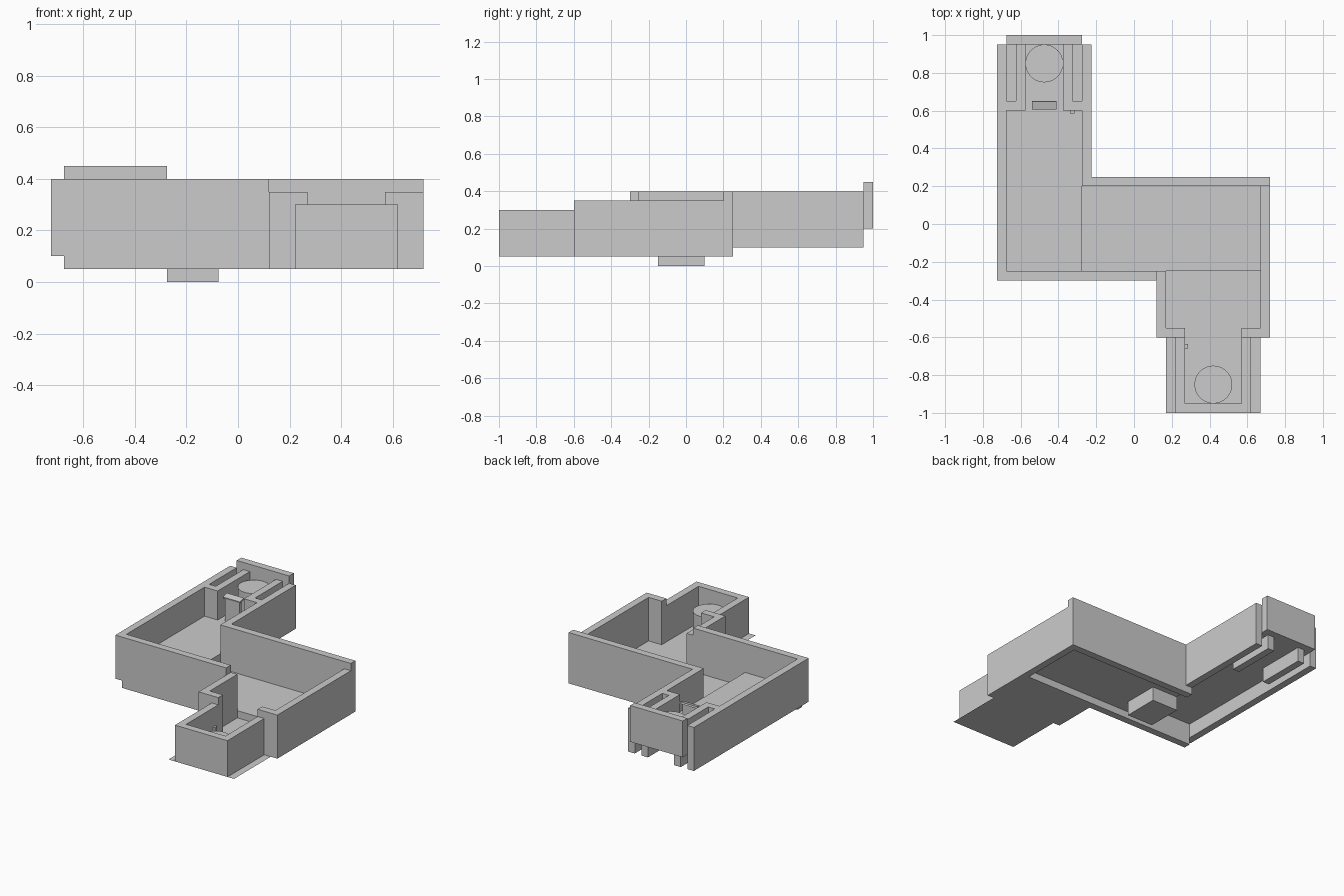
import bpy, bmesh
from math import radians
from mathutils import Matrix

if "Cube" in bpy.data.objects:
    bpy.data.objects.remove(bpy.data.objects["Cube"])


def box(name, x0, x1, y0, y1, z0, z1, tilt=0):
    """Axis aligned box from its limits, optionally tilted about x."""
    bm = bmesh.new()
    bmesh.ops.create_cube(bm, size=1)
    bmesh.ops.scale(bm, vec=(x1 - x0, y1 - y0, z1 - z0), verts=bm.verts)
    me = bpy.data.meshes.new(name)
    bm.to_mesh(me)
    bm.free()
    ob = bpy.data.objects.new(name, me)
    ob.location = ((x0 + x1) / 2, (y0 + y1) / 2, (z0 + z1) / 2)
    ob.rotation_euler.x = radians(tilt)
    bpy.context.collection.objects.link(ob)
    return ob


def sheet(name, corners):
    """Single flat face, used for floors and step risers."""
    me = bpy.data.meshes.new(name)
    me.from_pydata(corners, [], [range(len(corners))])
    ob = bpy.data.objects.new(name, me)
    bpy.context.collection.objects.link(ob)


def floor(name, x0, x1, y0, y1, z):
    sheet(name, [(x0, y0, z), (x1, y0, z), (x1, y1, z), (x0, y1, z)])


def round_table(name, x, y, z0, z1):
    bpy.ops.mesh.primitive_cylinder_add(vertices=48, radius=0.1, depth=z1 - z0,
                                        location=(x, y, (z0 + z1) / 2))
    bpy.context.object.name = name
    bpy.ops.object.shade_smooth_by_angle(angle=radians(35))


# floors, stepping up from the front room to the back room
floor("front_floor", 0.17, 0.67, -1, -0.25, 0.05)
floor("middle_floor", -0.275, 0.67, -0.25, 0.2, 0.1)
floor("back_floor", -0.675, -0.275, -0.25, 0.95, 0.2)
sheet("front_riser", [(0.17, -0.25, 0.05), (0.67, -0.25, 0.05),
                      (0.67, -0.25, 0.1), (0.17, -0.25, 0.1)])
sheet("back_riser", [(-0.275, -0.25, 0.1), (-0.275, 0.2, 0.1),
                     (-0.275, 0.2, 0.2), (-0.275, -0.25, 0.2)])
box("under_floor_block", -0.275, -0.075, -0.15, 0.1, 0, 0.098)

# long outer walls
box("left_wall", -0.725, -0.675, -0.3, 0.95, 0.1, 0.4)
box("back_room_right_wall", -0.275, -0.225, 0.25, 0.95, 0.1, 0.4)
box("middle_back_wall", -0.275, 0.72, 0.2, 0.25, 0.05, 0.4)
box("middle_front_wall", -0.675, 0.12, -0.3, -0.25, 0.05, 0.4)
box("right_wall", 0.67, 0.72, -0.6, 0.2, 0.05, 0.35)
box("front_room_left_wall", 0.12, 0.17, -0.6, -0.25, 0.05, 0.35)

# front alcove: both sides mirrored about x = 0.42
for side, s in (("left", -1), ("right", 1)):
    def span(a, b):
        return sorted((0.42 + s * a, 0.42 + s * b))
    end = 0.25
    box(f"front_door_wall_{side}", *span(0.15, end), -0.6, -0.55, 0.05, 0.35)
    box(f"alcove_wall_{side}", *span(0.15, 0.2), -0.95, -0.6, 0.05, 0.3)
box("door_wall_corner", 0.12, 0.17, -0.6, -0.55, 0.05, 0.35)
box("alcove_end_wall", 0.22, 0.62, -1, -0.95, 0.05, 0.3)

# back alcove: slotted double walls mirrored about x = -0.475
for side, s in (("left", -1), ("right", 1)):
    def span(a, b):
        return sorted((-0.475 + s * a, -0.475 + s * b))
    box(f"slot_wall_{side}", *span(0.1, 0.15), 0.6, 0.95, 0.1, 0.4)
    box(f"slot_end_{side}", *span(0.15, 0.2), 0.6, 0.65, 0.2, 0.4)
box("back_end_wall", -0.675, -0.275, 0.95, 1, 0.2, 0.45)

# furnishings
round_table("front_table", 0.42, -0.85, 0.05, 0.21)
round_table("back_table", -0.475, 0.85, 0.2, 0.36)
box("console_stand", -0.53, -0.42, 0.615, 0.64, 0.2, 0.36)
box("console_top", -0.54, -0.41, 0.607, 0.651, 0.36, 0.372, tilt=15)
box("front_switch", 0.27, 0.285, -0.66, -0.635, 0.12, 0.17)
box("back_switch", -0.34, -0.315, 0.585, 0.6, 0.27, 0.32)
